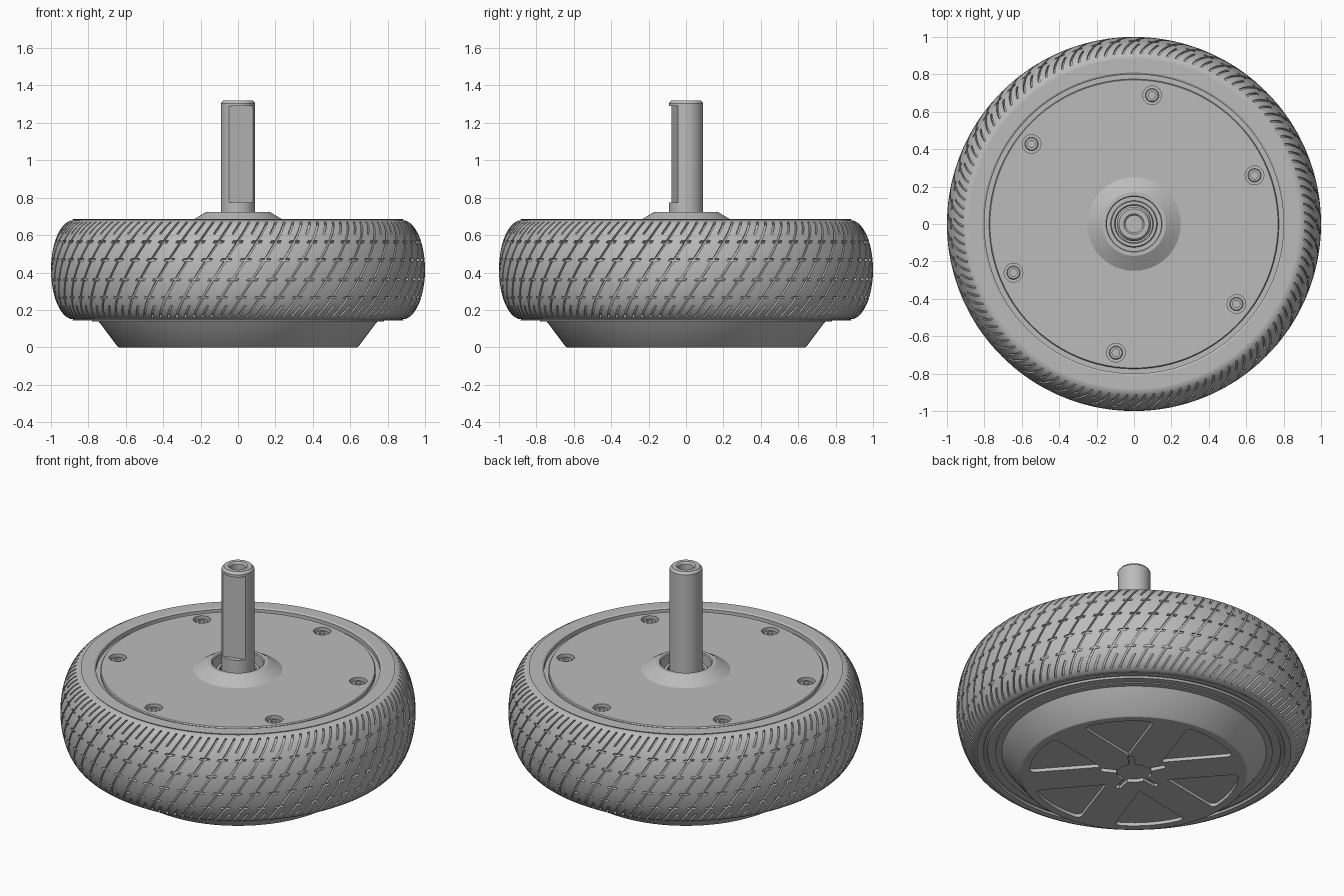
import bpy, bmesh
from math import sin, cos, pi, radians
from mathutils import Matrix, Vector

cube = bpy.data.objects.get("Cube")
if cube:
    bpy.data.objects.remove(cube)

grey = bpy.data.materials.new("mid_grey")
grey.use_nodes = True
grey.diffuse_color = (0.5, 0.5, 0.5, 1)
grey.node_tree.nodes["Principled BSDF"].inputs["Base Color"].default_value = (0.5, 0.5, 0.5, 1)


def finish(name, bm):
    bmesh.ops.recalc_face_normals(bm, faces=bm.faces)
    mesh = bpy.data.meshes.new(name)
    bm.to_mesh(mesh)
    bm.free()
    mesh.materials.append(grey)
    ob = bpy.data.objects.new(name, mesh)
    bpy.context.collection.objects.link(ob)
    return ob


def select(ob):
    bpy.ops.object.select_all(action='DESELECT')
    ob.select_set(True)
    bpy.context.view_layer.objects.active = ob


def smooth(ob, angle=30):
    select(ob)
    bpy.ops.object.shade_smooth_by_angle(angle=radians(angle))


def lathe(name, profile, segments=96):
    """Revolve (radius, height) points about z."""
    bm = bmesh.new()
    rings = [[bm.verts.new((r * cos(2 * pi * i / segments), r * sin(2 * pi * i / segments), z))
              for i in range(segments)] for r, z in profile]
    for low, high in zip(rings, rings[1:]):
        for i in range(segments):
            j = (i + 1) % segments
            bm.faces.new((low[i], low[j], high[j], high[i]))
    bmesh.ops.remove_doubles(bm, verts=bm.verts, dist=1e-5)
    return finish(name, bm)


def prism(bm, outline, bottom, top):
    """Add an upright prism; returns its upright edges."""
    low = [bm.verts.new((x, y, bottom)) for x, y in outline]
    high = [bm.verts.new((x, y, top)) for x, y in outline]
    bm.faces.new(low[::-1])
    bm.faces.new(high)
    for i in range(len(low)):
        j = (i + 1) % len(low)
        bm.faces.new((low[i], low[j], high[j], high[i]))
    return [bm.edges.get(pair) for pair in zip(low, high)]


def polar(r, degrees):
    return r * cos(radians(degrees)), r * sin(radians(degrees))


def circle(centre, r, n=24):
    return [(centre[0] + r * cos(2 * pi * i / n), centre[1] + r * sin(2 * pi * i / n))
            for i in range(n)]


def carve(ob, bm):
    cutter = finish("cutter", bm)
    cutter.hide_render = True
    mod = ob.modifiers.new("carve", 'BOOLEAN')
    mod.operation, mod.solver, mod.object = 'DIFFERENCE', 'EXACT', cutter
    select(ob)
    bpy.ops.object.modifier_apply(modifier=mod.name)
    bpy.data.objects.remove(cutter)


# Tyre tread: twisted grid whose groove cells are sunk inward
PERIODS = 60
MID_Z, HALF_H, CORE = 0.415, 0.265, 0.88
DASHES = (-0.6, -0.2, 0.2, 0.6)
columns = (0, 0.12, 0.34, 0.5, 0.62, 0.8)      # groove, dash, land, shoulder groove, land, dash
rows = [i / 10 for i in range(-15, 16) if i / 10 not in DASHES]
rows = sorted([-pi / 2, pi / 2] + rows + [d + s for d in DASHES for s in (-0.025, 0.025)])
bm = bmesh.new()
grid = []
for a in rows:
    r, z = CORE + (1 - CORE) * cos(a), MID_Z + HALF_H * sin(a)
    turns = [(p + c) / PERIODS * 2 * pi + 0.17 * sin(a) for p in range(PERIODS) for c in columns]
    grid.append([bm.verts.new((r * cos(t), r * sin(t), z)) for t in turns])
sunk = []
for k in range(len(rows) - 1):
    a = (rows[k] + rows[k + 1]) / 2
    dash_row = any(abs(a - d) < 0.01 for d in DASHES)
    for i in range(len(grid[0])):
        j = (i + 1) % len(grid[0])
        face = bm.faces.new((grid[k][i], grid[k][j], grid[k + 1][j], grid[k + 1][i]))
        col = i % len(columns)
        if (col == 0 and abs(a) < 1.3 or col in (1, 5) and dash_row
                or col == 3 and 0.8 < abs(a) < 1.3):
            sunk.append(face)
out = bmesh.ops.extrude_face_region(bm, geom=sunk)["geom"]
for v in out:
    if isinstance(v, bmesh.types.BMVert):
        radial = Vector((v.co.x, v.co.y, 0)).normalized()
        core = radial * 0.8 + Vector((0, 0, MID_Z))
        v.co += (core - v.co).normalized() * 0.014
bmesh.ops.delete(bm, geom=[f for f in sunk if f.is_valid], context='FACES_ONLY')
smooth(finish("tyre_tread", bm))

# Flat sidewalls and the groove next to the cover
smooth(lathe("upper_sidewall", [(0.88, 0.68), (0.885, 0.686), (0.81, 0.686), (0.80, 0.68),
                                (0.80, 0.655), (0.76, 0.655)]))
smooth(lathe("lower_sidewall", [(0.88, 0.15), (0.885, 0.144), (0.85, 0.144), (0.845, 0.155),
                                (0.83, 0.155), (0.825, 0.144), (0.78, 0.144), (0.78, 0.138),
                                (0.74, 0.138)]))

# Hub cover with central boss and six screw recesses
cover = lathe("hub_cover", [(0, 0.58), (0.775, 0.58), (0.775, 0.67), (0.77, 0.676), (0.25, 0.676),
                            (0.17, 0.724), (0.15, 0.724), (0.145, 0.719), (0.145, 0.65), (0, 0.65)])
holes = [polar(0.695, 22 + 60 * k) for k in range(6)]
bm = bmesh.new()
for hole in holes:
    prism(bm, circle(hole, 0.05), 0.65, 0.7)
carve(cover, bm)
smooth(cover)
for hole in holes:
    screw = lathe("screw", [(0.036, 0.645), (0.036, 0.66), (0.032, 0.664), (0.02, 0.664),
                            (0.02, 0.652), (0, 0.652)], 24)
    screw.location = (*hole, 0)
    smooth(screw)

# Motor housing underneath with six petal recesses and a star recess
housing = lathe("motor_housing", [(0, 0), (0.635, 0), (0.645, 0.006), (0.75, 0.145), (0, 0.145)])
bm = bmesh.new()
for k in range(6):
    middle = 41 + 60 * k
    outline = [polar(0.2, middle)] + [polar(0.59, middle + d) for d in range(-20, 21, 4)]
    uprights = prism(bm, outline, -0.05, 0.02)
    bmesh.ops.bevel(bm, geom=[uprights[1], uprights[-1]], offset=0.035, segments=4,
                    profile=0.5, affect='EDGES')
star = []
for k in range(5):
    arm = 44 + 72 * k
    star += [polar(0.1, arm - 36), polar(0.1, arm - 9), polar(0.19, arm - 5),
             polar(0.19, arm + 5), polar(0.1, arm + 9)]
prism(bm, star, -0.05, 0.02)
carve(housing, bm)
smooth(housing)

# Axle with bored end, a bearing ring and one milled flat
axle = lathe("axle", [(0, 0.6), (0.092, 0.6), (0.092, 1.305), (0.08, 1.32), (0.055, 1.32),
                      (0.045, 1.31), (0.045, 1.22), (0, 1.22)], 48)
bm = bmesh.new()
flat = prism(bm, [(-0.2, -0.2), (0.2, -0.2), (0.2, -0.062), (-0.2, -0.062)], 0.775, 1.29)
bmesh.ops.rotate(bm, verts=bm.verts, matrix=Matrix.Rotation(radians(15), 3, 'Z'))
carve(axle, bm)
smooth(axle)
smooth(lathe("bearing_ring", [(0.1, 0.64), (0.1, 0.675), (0.105, 0.68), (0.12, 0.68),
                              (0.125, 0.675), (0.125, 0.64)], 48))
